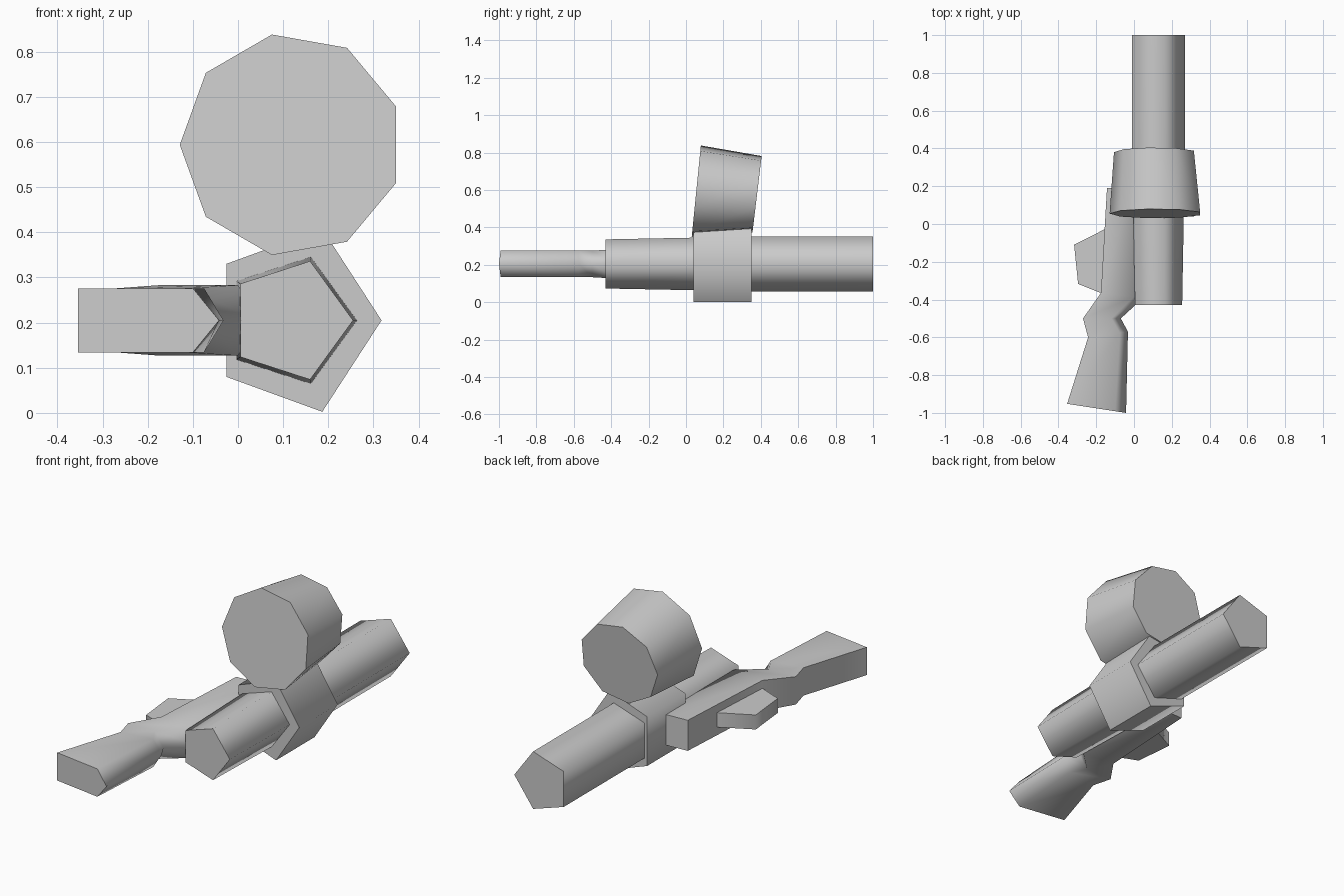
import bpy
from math import cos, sin, pi, radians

cube = bpy.data.objects.get("Cube")
if cube:
    bpy.data.objects.remove(cube, do_unlink=True)

grey = bpy.data.materials.new("plain_grey")
grey.use_nodes = True
colour = (0.6, 0.6, 0.6, 1)
grey.diffuse_color = colour
grey.node_tree.nodes["Principled BSDF"].inputs["Base Color"].default_value = colour

MID = 0.205  # height of the long axis


def loft(name, rings):
    """Closed solid through rings of equal length, ordered front to back."""
    n = len(rings[0])
    verts = [p for ring in rings for p in ring]
    faces = [tuple(range(n)), tuple(reversed(range(len(verts) - n, len(verts))))]
    for r in range(len(rings) - 1):
        for i in range(n):
            a, b = r * n + i, r * n + (i + 1) % n
            faces.append((a, a + n, b + n, b))
    mesh = bpy.data.meshes.new(name)
    mesh.from_pydata(verts, [], faces)
    mesh.materials.append(grey)
    obj = bpy.data.objects.new(name, mesh)
    bpy.context.collection.objects.link(obj)
    bpy.ops.object.select_all(action='DESELECT')
    obj.select_set(True)
    bpy.context.view_layer.objects.active = obj
    bpy.ops.object.mode_set(mode='EDIT')
    bpy.ops.mesh.select_all(action='SELECT')
    bpy.ops.mesh.normals_make_consistent(inside=False)
    bpy.ops.object.mode_set(mode='OBJECT')
    bpy.ops.object.shade_smooth_by_angle(angle=radians(75))
    return obj


def ring(sides, cx, y, cz, rx, rz, start=0.0, lean=0.0):
    """Polygon facing front; lean shifts y with height."""
    pts = []
    for i in range(sides):
        a = start + 2 * pi * i / sides
        dz = rz * sin(a)
        pts.append((cx + rx * cos(a), y + lean * dz, cz + dz))
    return pts


# Five-sided barrel, slightly tapered toward the front
loft("barrel", [ring(5, cx, y, MID, r, r) for cx, y, r in
                ((0.117, -0.43, 0.138), (0.115, 0.35, 0.154), (0.115, 1.0, 0.154))])

# Five-sided collar around the barrel
loft("collar", [ring(5, 0.128, y, MID, 0.19, 0.213) for y in (0.04, 0.35)])

# Nine-sided leaning drum on top
loft("drum", [ring(9, 0.118, 0.055, 0.594, 0.247, 0.248, pi, 0.1),
              ring(9, 0.112, 0.38, 0.578, 0.218, 0.207, pi, 0.12)])

# Side stock: outer x, bevel x, ridge x, outer y, ridge y, half height
sections = ((-0.354, -0.1, -0.042, -0.952, -1.0, 0.071),
            (-0.243, -0.075, -0.032, -0.6, -0.57, 0.071),
            (-0.27, -0.12, -0.07, -0.5, -0.5, 0.071),
            (-0.175, 0.0, 0.05, -0.365, -0.39, 0.078),
            (-0.143, 0.0, 0.04, 0.19, 0.2, 0.078))
stock = []
for outer, bevel, ridge, yo, yr, h in sections:
    yb = yo + (yr - yo) * (bevel - outer) / (ridge - outer)
    stock.append([(outer, yo, MID + h), (bevel, yb, MID + h), (ridge, yr, MID),
                  (bevel, yb, MID - h), (outer, yo, MID - h)])
loft("stock", stock)

# Thin grip block on the outer side of the stock
outline = ((-0.317, -0.11), (-0.296, -0.317), (-0.165, -0.37), (-0.1, -0.2), (-0.14, -0.02))
loft("side_grip", [[(x, y, MID + dz) for x, y in outline] for dz in (0.037, -0.037)])
